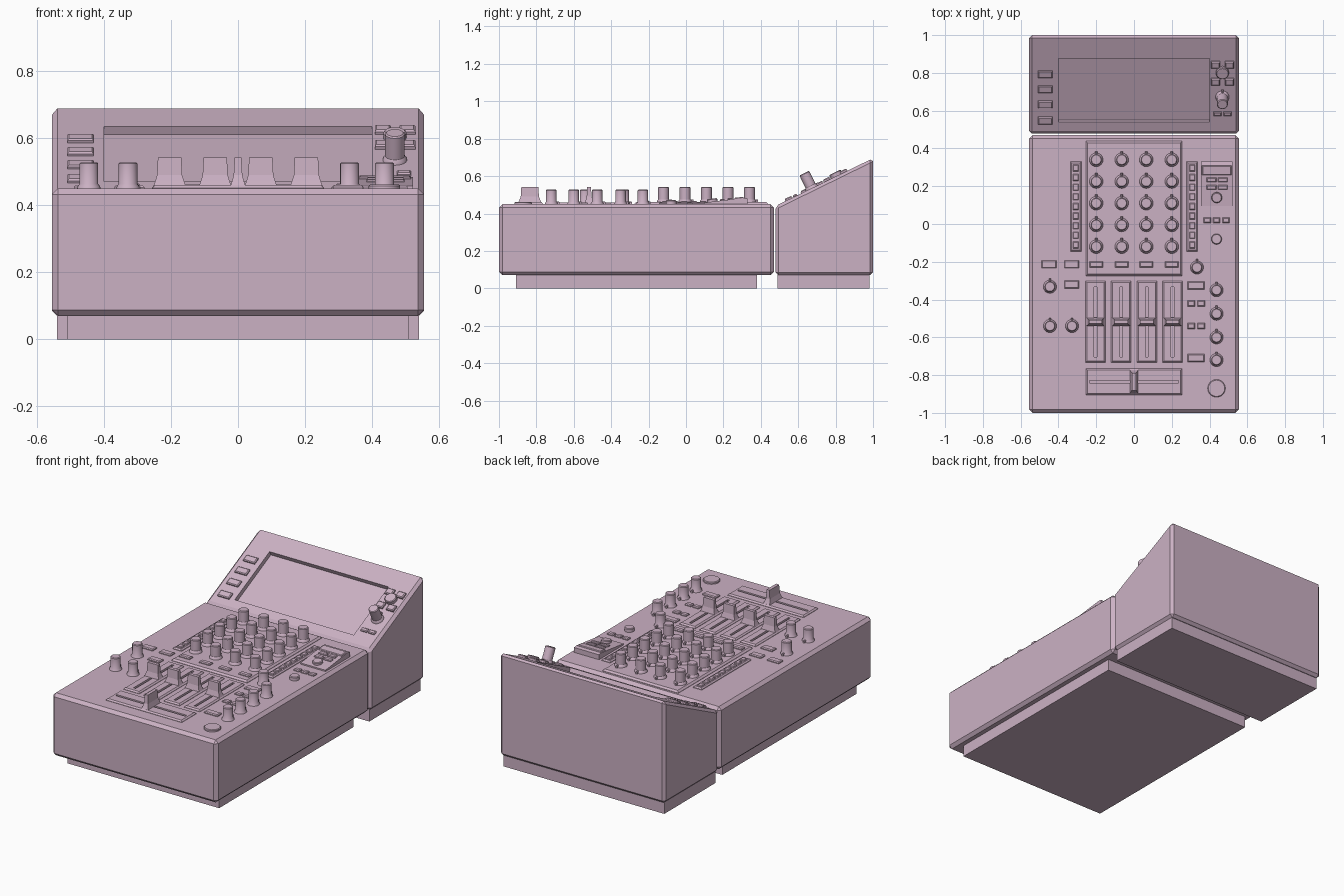
import bpy, bmesh, math
from mathutils import Matrix, Vector

if "Cube" in bpy.data.objects:
    bpy.data.objects.remove(bpy.data.objects["Cube"])

# One material for the whole model
mauve = bpy.data.materials.new("dusty mauve")
mauve.use_nodes = True
COLOUR = (0.6, 0.44, 0.55, 1)
mauve.diffuse_color = COLOUR
mauve.node_tree.nodes["Principled BSDF"].inputs["Base Color"].default_value = COLOUR

DECK = 0.45                                   # height of the mixer surface
TILT = math.atan(0.49)                        # slope of the rear display
Y0, Z0 = 0.478, 0.44
FLAT = Matrix.Translation((0, 0, DECK))
SLOPE = Matrix.Translation((0, Y0, Z0)) @ Matrix.Rotation(TILT, 4, 'X')


def up(y):
    """Plan y to distance along the display slope."""
    return (y - Y0) / math.cos(TILT)


def finish(name, bm, smooth=False):
    bmesh.ops.recalc_face_normals(bm, faces=bm.faces)
    mesh = bpy.data.meshes.new(name)
    bm.to_mesh(mesh)
    bm.free()
    mesh.materials.append(mauve)
    ob = bpy.data.objects.new(name, mesh)
    bpy.context.collection.objects.link(ob)
    if smooth:
        activate(ob)
        bpy.ops.object.shade_smooth_by_angle(angle=math.radians(35))
    return ob


def activate(ob):
    bpy.ops.object.select_all(action='DESELECT')
    ob.select_set(True)
    bpy.context.view_layer.objects.active = ob


def apply(ob, kind, **settings):
    mod = ob.modifiers.new(kind.title(), kind)
    for key, value in settings.items():
        setattr(mod, key, value)
    activate(ob)
    bpy.ops.object.modifier_apply(modifier=mod.name)


def loft(bm, rings):
    """Bridge closed rings of points and cap both ends."""
    rings = [[bm.verts.new(p) for p in ring] for ring in rings]
    for a, b in zip(rings, rings[1:]):
        for i in range(len(a)):
            j = (i + 1) % len(a)
            bm.faces.new((a[i], a[j], b[j], b[i]))
    bm.faces.new(rings[0][::-1])
    bm.faces.new(rings[-1])


def slab(bm, x, y, w, d, h, c=0.0, z=0.0, frame=FLAT):
    """Block with a chamfer c round its top."""
    def ring(inset, height):
        return [frame @ Vector((x + sx * (w / 2 - inset), y + sy * (d / 2 - inset), height))
                for sx, sy in ((-1, -1), (1, -1), (1, 1), (-1, 1))]
    loft(bm, [ring(0, z), ring(0, z + h - c), ring(c, z + h)] if c else [ring(0, z), ring(0, z + h)])


def slabs(name, places, w, d, h, c=0.005, z=0.0, frame=FLAT):
    bm = bmesh.new()
    for x, y in places:
        slab(bm, x, y, w, d, h, c, z, frame)
    return finish(name, bm)


def turn(bm, x, y, profile, frame=FLAT, z=0.0, sides=24):
    loft(bm, [[frame @ Vector((x + r * math.cos(i * math.tau / sides),
                               y + r * math.sin(i * math.tau / sides), z + h))
               for i in range(sides)] for r, h in profile])


def knobs(name, places, r, h, frame=FLAT, z=0.0):
    """Knobs with a flared skirt and a small pointer at the back."""
    bm = bmesh.new()
    for x, y in places:
        turn(bm, x, y, [(r * 1.25, 0), (r * 1.2, 0.006), (r, 0.014), (r, h - 0.004), (r - 0.004, h)], frame, z)
        slab(bm, x, y + r * 1.25, 0.011, r * 0.6, 0.014, 0.003, z, frame)
    return finish(name, bm, True)


def discs(name, places, r, h, frame=FLAT, z=0.0):
    bm = bmesh.new()
    for x, y in places:
        turn(bm, x, y, [(r, 0), (r, h - 0.004), (r - 0.004, h)], frame, z)
    return finish(name, bm, True)


def grid(xs, ys):
    return [(x, y) for y in ys for x in xs]


# Mixer body and its plinth
bm = bmesh.new()
slab(bm, 0, -0.265, 1.11, 1.47, 0.38, z=-0.38)
body = finish("mixer_body", bm)
apply(body, 'BEVEL', width=0.018, segments=1)
slabs("mixer_plinth", [(0, -0.265)], 1.02, 1.29, 0.08, 0, -DECK)

# Wedge-shaped display housing and its plinth
bm = bmesh.new()
side = [(Y0, 0.07), (1, 0.07), (1, Z0 + 0.49 * (1 - Y0)), (Y0, Z0)]
loft(bm, [[(x, y, z) for y, z in side] for x in (-0.555, 0.555)])
housing = finish("display_housing", bm)
apply(housing, 'BEVEL', width=0.016, segments=1)
slabs("display_plinth", [(0, 0.735)], 1.08, 0.49, 0.08, 0, -DECK)

# Recessed screen
low, high = up(0.54), up(0.875)
cutter = slabs("screen_cutter", [(0, (low + high) / 2)], 0.8, high - low, 0.08, 0, -0.027, SLOPE)
apply(housing, 'BOOLEAN', operation='DIFFERENCE', object=cutter)
bpy.data.objects.remove(cutter)

# Display controls
slabs("display_left_buttons", [(-0.47, up(y)) for y in (0.55, 0.635, 0.715, 0.795)],
      0.078, 0.042, 0.012, frame=SLOPE)
slabs("display_corner_buttons", [(x, up(y)) for x, y in grid((0.432, 0.505), (0.755, 0.845))],
      0.048, 0.04, 0.014, frame=SLOPE)
discs("display_selector", [(0.468, up(0.805))], 0.034, 0.022, SLOPE)
knobs("display_knob", [(0.468, up(0.672))], 0.029, 0.09, SLOPE)
slabs("display_small_buttons", [(x, up(0.585)) for x in (0.443, 0.495)],
      0.042, 0.024, 0.01, frame=SLOPE)

# Raised equaliser plate with its knobs and buttons
CHANNELS = (-0.2, -0.065, 0.065, 0.2)
slabs("equaliser_plate", [(0, 0.0825)], 0.51, 0.715, 0.012, 0.01)
knobs("equaliser_knobs", grid(CHANNELS, [0.34 - 0.115 * i for i in range(5)]), 0.029, 0.08, z=0.012)
slabs("channel_buttons", grid(CHANNELS, [-0.215]), 0.07, 0.032, 0.01, z=0.012)

# Level meters at both sides of the plate
slabs("meter_strips", [(-0.308, 0.0925), (0.308, 0.0925)], 0.058, 0.475, 0.01, 0.007)
slabs("meter_lights", grid((-0.308, 0.308), [0.297 - 0.051 * i for i in range(9)]),
      0.03, 0.036, 0.006, 0.004, 0.01)

# Fader plates with slots cut through them
faders = [(-0.204 + 0.136 * i, -0.518) for i in range(4)]
fader_plates = slabs("fader_plates", faders, 0.106, 0.43, 0.01, 0.008)
cross_plate = slabs("crossfader_plate", [(0, -0.835)], 0.51, 0.14, 0.01, 0.008)
for plate, places, w, d in ((fader_plates, faders, 0.014, 0.37),
                            (cross_plate, [(0, -0.835)], 0.47, 0.014)):
    cutter = slabs("slot_cutter", places, w, d, 0.05, 0, -0.02)
    for target in (plate, body):
        apply(target, 'BOOLEAN', operation='DIFFERENCE', object=cutter)
    bpy.data.objects.remove(cutter)


def fader_cap(bm, x, y, along_x):
    """Flared foot narrowing to a thin upright grip."""
    def ring(a, b, z):
        a, b = (a, b) if along_x else (b, a)
        return [FLAT @ Vector((x + sx * a / 2, y + sy * b / 2, z))
                for sx, sy in ((-1, -1), (1, -1), (1, 1), (-1, 1))]
    loft(bm, [ring(0.096, 0.044, 0.008), ring(0.086, 0.036, 0.022), ring(0.075, 0.026, 0.04),
              ring(0.07, 0.02, 0.092)])


bm = bmesh.new()
for x, y in faders:
    fader_cap(bm, x, y, True)
finish("fader_caps", bm)
bm = bmesh.new()
fader_cap(bm, 0, -0.835, False)
cap = finish("crossfader_cap", bm)
for v in cap.data.vertices:
    v.co.y = -0.835 + (v.co.y + 0.835) * 1.3

# Left-hand controls
slabs("left_buttons", [(-0.45, -0.213), (-0.33, -0.213), (-0.33, -0.321)], 0.078, 0.042, 0.01)
knobs("left_knobs", [(-0.445, -0.332), (-0.445, -0.54), (-0.328, -0.54)], 0.028, 0.078)

# Right-hand controls
knobs("right_knobs", [(0.333, -0.23)] + grid([0.437], (-0.35, -0.475, -0.6, -0.72)), 0.028, 0.078)
slabs("right_wide_buttons", [(0.328, -0.325), (0.328, -0.71)], 0.09, 0.042, 0.01)
slabs("right_small_buttons", grid((0.303, 0.355), (-0.42, -0.54)), 0.04, 0.032, 0.01)
slabs("right_row_buttons", grid((0.388, 0.437, 0.487), [0.02]), 0.038, 0.03, 0.01)
discs("right_low_knob", [(0.437, -0.08)], 0.028, 0.022)
discs("round_pad", [(0.437, -0.87)], 0.047, 0.012)

# Tilted effects panel, with its parts laid on the slope
bm = bmesh.new()
wedge = [(0.095, DECK), (0.33, DECK), (0.33, DECK + 0.03), (0.31, DECK + 0.034), (0.095, DECK + 0.008)]
loft(bm, [[(x, y, z) for y, z in wedge] for x in (0.354, 0.522)])
finish("effects_panel", bm)
lean = math.atan2(0.026, 0.215)
PANEL = Matrix.Translation((0.438, 0.095, DECK + 0.008)) @ Matrix.Rotation(lean, 4, 'X')
slabs("effects_display", [(0, 0.19)], 0.155, 0.05, 0.006, 0.004, frame=PANEL)
slabs("effects_buttons", grid((-0.028, 0.032), (0.1, 0.14)), 0.052, 0.024, 0.008, 0.004, frame=PANEL)
discs("effects_dial", [(0, 0.046)], 0.028, 0.016, PANEL)
